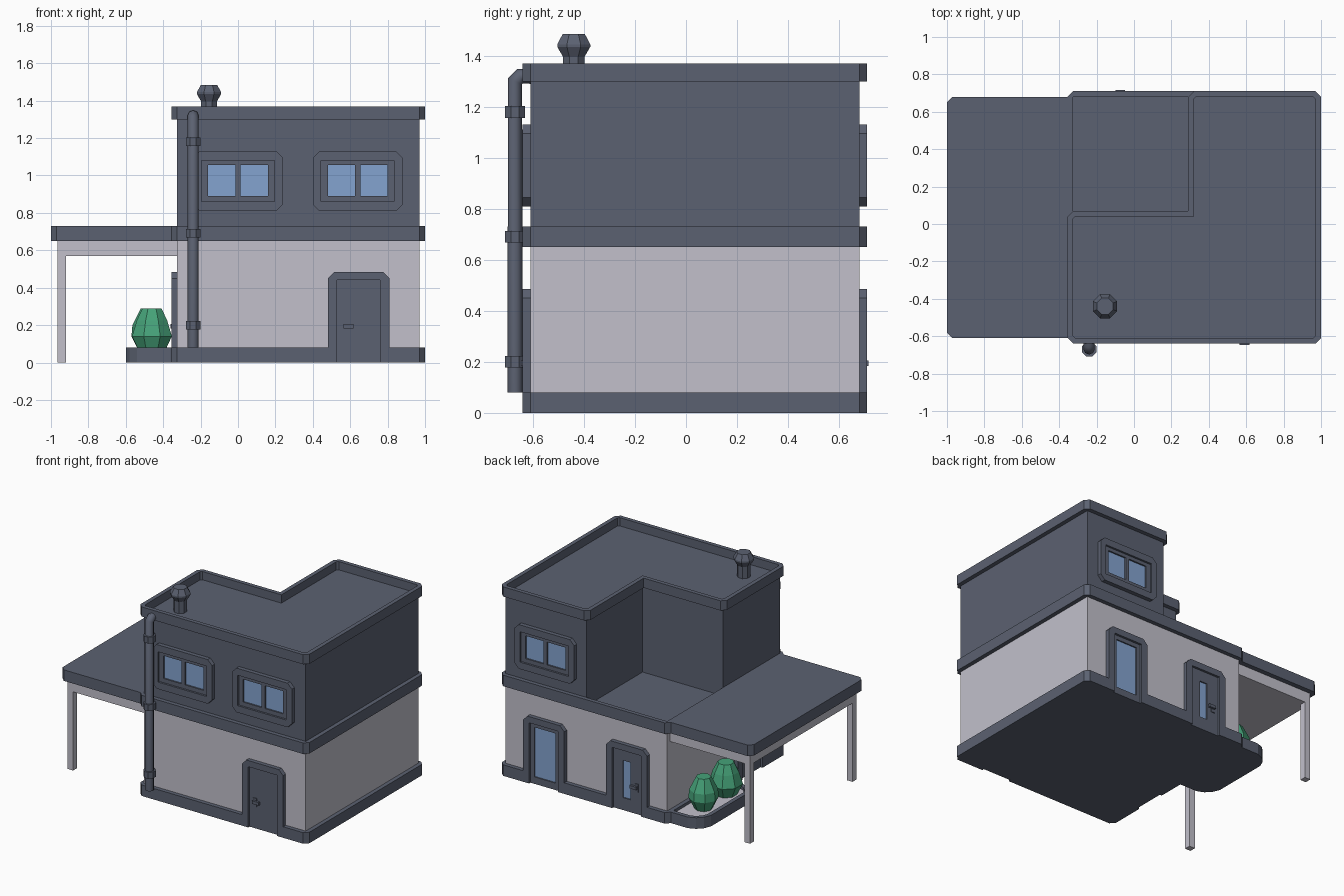
import bpy, bmesh, math
from mathutils import Vector

if "Cube" in bpy.data.objects:
    bpy.data.objects.remove(bpy.data.objects["Cube"], do_unlink=True)


def material(name, rgb):
    m = bpy.data.materials.new(name)
    m.use_nodes = True
    m.diffuse_color = (*rgb, 1)
    m.node_tree.nodes["Principled BSDF"].inputs["Base Color"].default_value = (*rgb, 1)
    return m


SLATE = material("slate", (0.105, 0.12, 0.165))
PALE = material("pale plaster", (0.54, 0.53, 0.60))
GLASS = material("blue glass", (0.23, 0.37, 0.63))
GREEN = material("leaf green", (0.06, 0.36, 0.19))


def finish(name, bm, mat):
    bmesh.ops.recalc_face_normals(bm, faces=bm.faces)
    mesh = bpy.data.meshes.new(name)
    bm.to_mesh(mesh)
    bm.free()
    mesh.materials.append(mat)
    ob = bpy.data.objects.new(name, mesh)
    bpy.context.collection.objects.link(ob)
    return ob


def flat(u, v, w):
    return Vector((u, v, w))


def slab(name, loops, lo, hi, mat, place=flat):
    """Extrude an outline (first loop) with optional holes from lo to hi."""
    bm = bmesh.new()
    caps = []
    for w in (lo, hi):
        rings = [[bm.verts.new(place(u, v, w)) for u, v in loop] for loop in loops]
        edges = [bm.edges.new((r[i - 1], r[i])) for r in rings for i in range(len(r))]
        bmesh.ops.triangle_fill(bm, edges=edges, use_beauty=True)
        caps.append(rings)
    for a, b in zip(*caps):
        for i in range(len(a)):
            bm.faces.new((a[i - 1], a[i], b[i], b[i - 1]))
    bmesh.ops.dissolve_limit(bm, angle_limit=0.01, verts=bm.verts, edges=bm.edges)
    return finish(name, bm, mat)


def rect(u0, u1, v0, v1):
    return [(u0, v0), (u1, v0), (u1, v1), (u0, v1)]


def chamfer(points, c):
    """Cut the convex corners of a counter-clockwise outline."""
    out = []
    for i, p in enumerate(points):
        p = Vector(p)
        a = Vector(points[i - 1]) - p
        b = Vector(points[(i + 1) % len(points)]) - p
        if b.x * a.y - b.y * a.x > 0:
            out += [tuple(p + a.normalized() * c), tuple(p + b.normalized() * c)]
        else:
            out.append(tuple(p))
    return out


def lathe(name, profile, x, y, sides, mat, turn=0.0):
    bm = bmesh.new()
    rings = []
    for r, z in profile:
        angles = [turn + math.tau * (i + 0.5) / sides for i in range(sides)]
        rings.append([bm.verts.new((x + r * math.cos(t), y + r * math.sin(t), z)) for t in angles])
    for a, b in zip(rings, rings[1:]):
        for i in range(sides):
            bm.faces.new((a[i - 1], a[i], b[i], b[i - 1]))
    bm.faces.new(rings[0])
    bm.faces.new(rings[-1])
    return finish(name, bm, mat)


# Wall planes: u runs along the wall, v is up, w is the distance outwards
X0, X1, Y0, Y1 = -0.325, 0.97, -0.61, 0.68
RIM = 0.03


def front(u, v, w):
    return Vector((u, Y0 - w, v))


def back(u, v, w):
    return Vector((u, Y1 + w, v))


def right_side(u, v, w):
    return Vector((X0 - w, u, v))


DOOR = 0.115          # half width of a door opening
ENTRY, PATIO, REAR, SIDE = 0.645, 0.645, -0.02, -0.255

# Foundation, notched at each doorway
bx0, bx1, by0, by1 = X0 - RIM, X1 + RIM, Y0 - RIM, Y1 + RIM
foot = [(bx0, by0)]
foot += [(ENTRY - DOOR, by0), (ENTRY - DOOR, Y0), (ENTRY + DOOR, Y0), (ENTRY + DOOR, by0)]
foot += [(bx1, by0), (bx1, by1)]
for c in (PATIO, REAR):
    foot += [(c + DOOR, by1), (c + DOOR, Y1), (c - DOOR, Y1), (c - DOOR, by1)]
foot += [(bx0, by1)]
foot += [(bx0, SIDE + DOOR), (X0, SIDE + DOOR), (X0, SIDE - DOOR), (bx0, SIDE - DOOR)]
corners = {(bx0, by0), (bx1, by0), (bx1, by1), (bx0, by1)}
cut = []
for i, p in enumerate(foot):
    if p in corners:
        p = Vector(p)
        for q in (foot[i - 1], foot[(i + 1) % len(foot)]):
            cut.append(tuple(p + (Vector(q) - p).normalized() * RIM))
    else:
        cut.append(p)
slab("foundation", [cut], 0, 0.08, SLATE)

# Ground floor, middle band and terrace
slab("ground_floor_walls", [rect(X0, X1, Y0, Y1)], 0.08, 0.65, PALE)
NX, NY = 0.32, 0.04   # inner corner of the terrace
terrace = rect(X0, NX, NY, Y1)
slab("middle_band", [chamfer(rect(bx0, bx1, by0, by1), RIM), terrace], 0.65, 0.73, SLATE)
slab("terrace_floor", [terrace], 0.65, 0.67, SLATE)

# L-shaped upper floor and roof parapet
ell = [(X0, Y0), (X1, Y0), (X1, Y1), (NX, Y1), (NX, NY), (X0, NY)]
ell_out = [(bx0, by0), (bx1, by0), (bx1, by1), (NX - RIM, by1), (NX - RIM, NY + RIM), (bx0, NY + RIM)]
slab("upper_floor_walls", [ell], 0.73, 1.30, SLATE)
slab("roof_parapet", [chamfer(ell_out, RIM), chamfer(ell, 0.012)], 1.30, 1.37, SLATE)
slab("roof_floor", [ell], 1.30, 1.31, SLATE)

# Carport
slab("carport_roof", [[(bx0, Y0), (bx0, Y1)] + [(-0.97, Y1), (-1, Y1 - RIM), (-1, Y0 + RIM), (-0.97, Y0)]],
     0.65, 0.73, SLATE)
cx, cy0, cy1, post = -0.965, Y0 + 0.035, Y1 - 0.035, 0.045
slab("carport_ceiling", [rect(cx, X0, cy0, cy1)], 0.57, 0.65, PALE)
for name, y in (("front", cy0), ("back", cy1 - post)):
    slab("carport_post_" + name, [rect(cx, cx + post, y, y + post)], 0, 0.57, PALE)


# Doors
def door(name, c, place, pane=None, handle=1):
    a, b, f = c - DOOR, c + DOOR, 0.05
    frame = [(a - f, 0), (a, 0), (a, 0.44), (b, 0.44), (b, 0), (b + f, 0),
             (b + f, 0.45), (b + f - 0.035, 0.485), (a - f + 0.035, 0.485), (a - f, 0.45)]
    slab(name + "_frame", [frame], 0, RIM, SLATE, place)
    slab(name + "_panel", [rect(a, b, 0, 0.44)] + ([pane] if pane else []), 0, 0.014, SLATE, place)
    if pane:
        slab(name + "_glass", [pane], 0, 0.005, GLASS, place)
    if handle:
        h = c - handle * 0.07
        slab(name + "_handle_plate", [rect(h - 0.014, h + 0.014, 0.16, 0.22)], 0.014, 0.02, SLATE, place)
        tip = sorted((h - handle * 0.01, h + handle * 0.042))
        slab(name + "_handle_lever", [rect(*tip, 0.183, 0.205)], 0.02, 0.036, SLATE, place)


door("entry_door", ENTRY, front)
door("side_door", SIDE, right_side)
door("patio_door", PATIO, back, rect(PATIO - 0.085, PATIO + 0.085, 0.05, 0.41), handle=0)
door("rear_door", REAR, back, rect(REAR - 0.02, REAR + 0.04, 0.09, 0.36))


# Windows
def window(name, c, place):
    opening = rect(c - 0.195, c + 0.195, 0.86, 1.08)
    panes = [rect(c + s - 0.073, c + s + 0.073, 0.89, 1.055) for s in (-0.087, 0.087)]
    outer = chamfer(rect(c - 0.24, c + 0.24, 0.81, 1.13), 0.035)
    slab(name + "_frame", [outer, opening], 0, RIM, SLATE, place)
    slab(name + "_sash", [opening] + panes, 0, 0.016, SLATE, place)
    for side, pane in zip(("a", "b"), panes):
        slab(name + "_glass_" + side, [pane], 0, 0.005, GLASS, place)


window("front_window_right", 0.0, front)
window("front_window_left", 0.64, front)
window("back_window", 0.64, back)

# Planter with rounded corners
bed = chamfer(chamfer(rect(-0.60, -0.25, 0.05, 0.68), 0.08), 0.03)
hole = chamfer(chamfer(rect(-0.57, -0.28, 0.08, 0.65), 0.06), 0.02)
slab("planter_rim", [bed, hole], 0, 0.08, SLATE)
slab("planter_base", [hole], 0, 0.03, SLATE)
slab("planter_gravel", [hole], 0.03, 0.06, PALE)
lathe("bush_front", [(0.075, 0.06), (0.115, 0.14), (0.088, 0.225), (0.055, 0.29)], -0.46, 0.2, 8, GREEN)
lathe("bush_back", [(0.06, 0.06), (0.10, 0.14), (0.095, 0.20), (0.05, 0.29)], -0.47, 0.47, 8, GREEN, 0.3)

# Chimney
lathe("chimney", [(0.045, 1.31), (0.045, 1.395), (0.07, 1.435), (0.07, 1.445), (0.047, 1.485)],
      -0.155, -0.44, 8, SLATE)

# Downpipe with elbow and collars
px, py = -0.24, -0.67
curve = bpy.data.curves.new("downpipe", "CURVE")
curve.dimensions = "3D"
curve.bevel_depth = 0.03
curve.bevel_resolution = 2
curve.use_fill_caps = True
path = [(py, 0.08), (py, 1.30), (py + 0.02, 1.32), (Y0, 1.32)]
spline = curve.splines.new("POLY")
spline.points.add(len(path) - 1)
for p, (y, z) in zip(spline.points, path):
    p.co = (px, y, z, 1)
curve.materials.append(SLATE)
pipe = bpy.data.objects.new("downpipe", curve)
bpy.context.collection.objects.link(pipe)
bpy.ops.object.select_all(action="DESELECT")
pipe.select_set(True)
bpy.context.view_layer.objects.active = pipe
bpy.ops.object.convert(target="MESH")
for i, z in enumerate((0.2, 0.69, 1.18)):
    lathe("pipe_collar_%d" % (i + 1), [(0.042, z - 0.023), (0.042, z + 0.023)], px, py, 8, SLATE)
